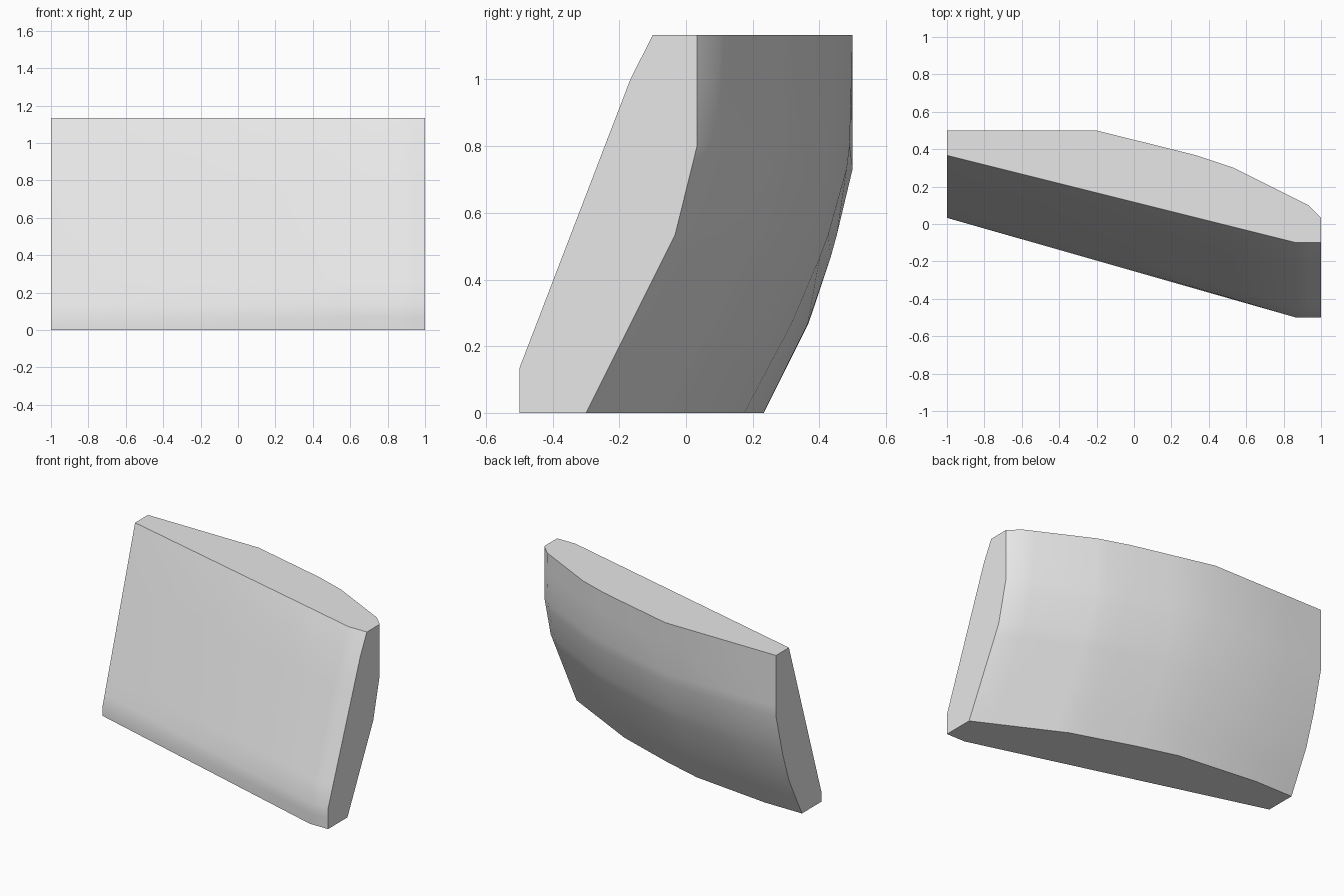
import bpy, bmesh

if "Cube" in bpy.data.objects:
    bpy.data.objects.remove(bpy.data.objects["Cube"], do_unlink=True)

H = 1.133  # total height


def interp(chain, t):
    """Depth at t along a polyline of (position, depth) points."""
    for (a, ya), (b, yb) in zip(chain, chain[1:]):
        if t <= b:
            return ya + (yb - ya) * (t - a) / (b - a)
    return chain[-1][1]


# Border profiles of the bulging back: (x, y) along top and bottom, (z, y) up the ends
TOP = [(-1, .5), (-.2, .5), (.333, .367), (.533, .3), (.933, .1), (1, .033)]
BOTTOM = [(-1, .233), (-.733, .233), (-.2, .175), (.067, .1), (.467, -.033), (1, -.3)]
END_RIGHT = [(0, .233), (.267, .367), (.467, .433), (.733, .5), (H, .5)]
END_LEFT = [(0, -.3), (.533, -.033), (.8, .033), (H, .033)]

# Front profiles (z, y) at either end
FRONT_RIGHT = [(0, .033), (.067, .033), (H, .367)]
FRONT_LEFT = [(0, -.5), (.133, -.5), (1, -.167), (H, -.1)]
FRONT_BEND = .867  # the front runs square to the end beyond this x


def mix(a, b, t):
    return a + (b - a) * t


def back_y(x, z):
    """Surface spanned between the four border profiles."""
    u, t = (x + 1) / 2, z / H
    across = mix(interp(END_RIGHT, z), interp(END_LEFT, z), u)
    upward = mix(interp(BOTTOM, x), interp(TOP, x), t)
    corners = mix(mix(BOTTOM[0][1], BOTTOM[-1][1], u), mix(TOP[0][1], TOP[-1][1], u), t)
    return min(.5, across + upward - corners)


def front_y(x, z):
    u = min(1, (x + 1) / (FRONT_BEND + 1))
    return mix(interp(FRONT_RIGHT, z), interp(FRONT_LEFT, z), u)


# Grid lines pass through every profile point
xs = sorted({p[0] for p in TOP + BOTTOM} | {FRONT_BEND})
zs = sorted({p[0] for p in END_RIGHT + END_LEFT + FRONT_RIGHT + FRONT_LEFT})

bm = bmesh.new()
front = [[bm.verts.new((x, front_y(x, z), z)) for x in xs] for z in zs]
back = [[bm.verts.new((x, back_y(x, z), z)) for x in xs] for z in zs]

# Front and back skins
for grid in (front, back):
    for low, high in zip(grid, grid[1:]):
        for i in range(len(xs) - 1):
            bm.faces.new((low[i], low[i + 1], high[i + 1], high[i]))

# Flat bottom, top and ends
for k in (0, -1):
    bm.faces.new(front[k] + back[k][::-1])
    bm.faces.new([row[k] for row in front] + [row[k] for row in reversed(back)])
bmesh.ops.recalc_face_normals(bm, faces=bm.faces)

mesh = bpy.data.meshes.new("curved_block")
bm.to_mesh(mesh)
bm.free()
block = bpy.data.objects.new("curved_block", mesh)
bpy.context.collection.objects.link(block)

# Plain grey material
grey = bpy.data.materials.new("light_grey")
grey.use_nodes = True
grey.diffuse_color = (.8, .8, .8, 1)
grey.node_tree.nodes["Principled BSDF"].inputs["Base Color"].default_value = (.8, .8, .8, 1)
mesh.materials.append(grey)

# Smooth skins with crisp rims
bpy.ops.object.select_all(action="DESELECT")
block.select_set(True)
bpy.context.view_layer.objects.active = block
bpy.ops.object.shade_smooth_by_angle(angle=.55)
